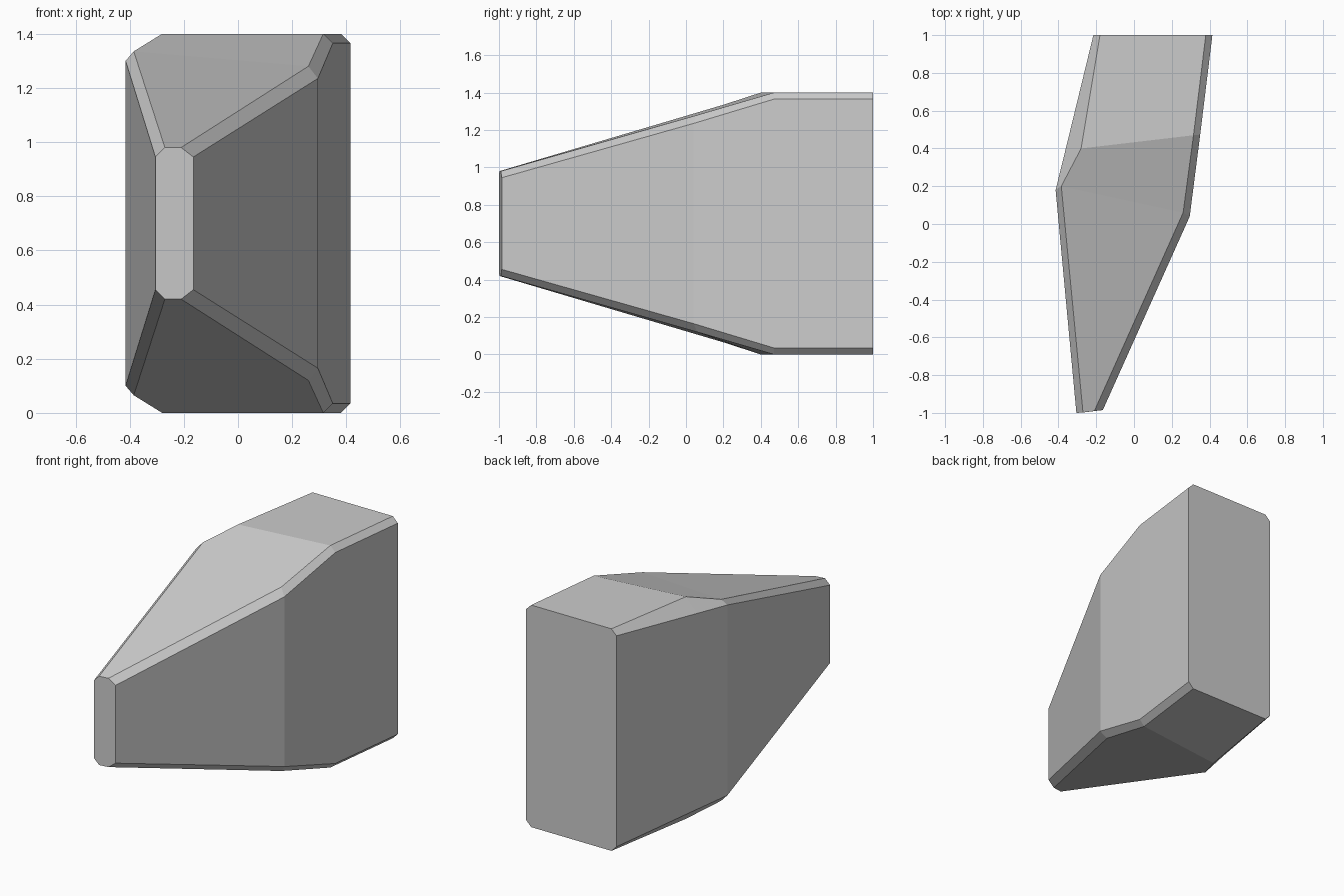
import bpy
import bmesh

if "Cube" in bpy.data.objects:
    bpy.data.objects.remove(bpy.data.objects["Cube"])

MID = 0.70  # mirror height of the block

# Upper half of each section, front to back:
# left wall, left top edge, right top edge, right wall
sections = [
    [(-0.305, -1.0, 0.945), (-0.27, -0.998, 0.98), (-0.21, -0.99, 0.98), (-0.165, -0.985, 0.945)],
    [(-0.415, 0.18, 1.30), (-0.385, 0.20, 1.335), (0.26, 0.06, 1.28), (0.295, 0.04, 1.235)],
    [(-0.361, 0.40, 1.317), (-0.28, 0.40, 1.40), (0.315, 0.47, 1.40), (0.35, 0.47, 1.365)],
    [(-0.215, 1.0, 1.365), (-0.18, 1.0, 1.40), (0.38, 1.0, 1.40), (0.415, 1.0, 1.365)],
]

# Loft the chamfered sections, mirroring each one to the underside
bm = bmesh.new()
rings = []
for upper in sections:
    lower = [(x, y, 2 * MID - z) for x, y, z in reversed(upper)]
    rings.append([bm.verts.new(p) for p in upper + lower])
for a, b in zip(rings, rings[1:]):
    for i in range(8):
        j = (i + 1) % 8
        bm.faces.new((a[i], a[j], b[j], b[i]))

# Front and back caps
bm.faces.new(rings[0])
bm.faces.new(rings[-1])
bmesh.ops.recalc_face_normals(bm, faces=bm.faces)

mesh = bpy.data.meshes.new("tapered_block")
bm.to_mesh(mesh)
bm.free()
block = bpy.data.objects.new("tapered_block", mesh)
bpy.context.collection.objects.link(block)

# Plain grey finish
grey = bpy.data.materials.new("light_grey")
grey.diffuse_color = (0.6, 0.6, 0.6, 1)
grey.use_nodes = True
grey.node_tree.nodes["Principled BSDF"].inputs["Base Color"].default_value = grey.diffuse_color
mesh.materials.append(grey)
